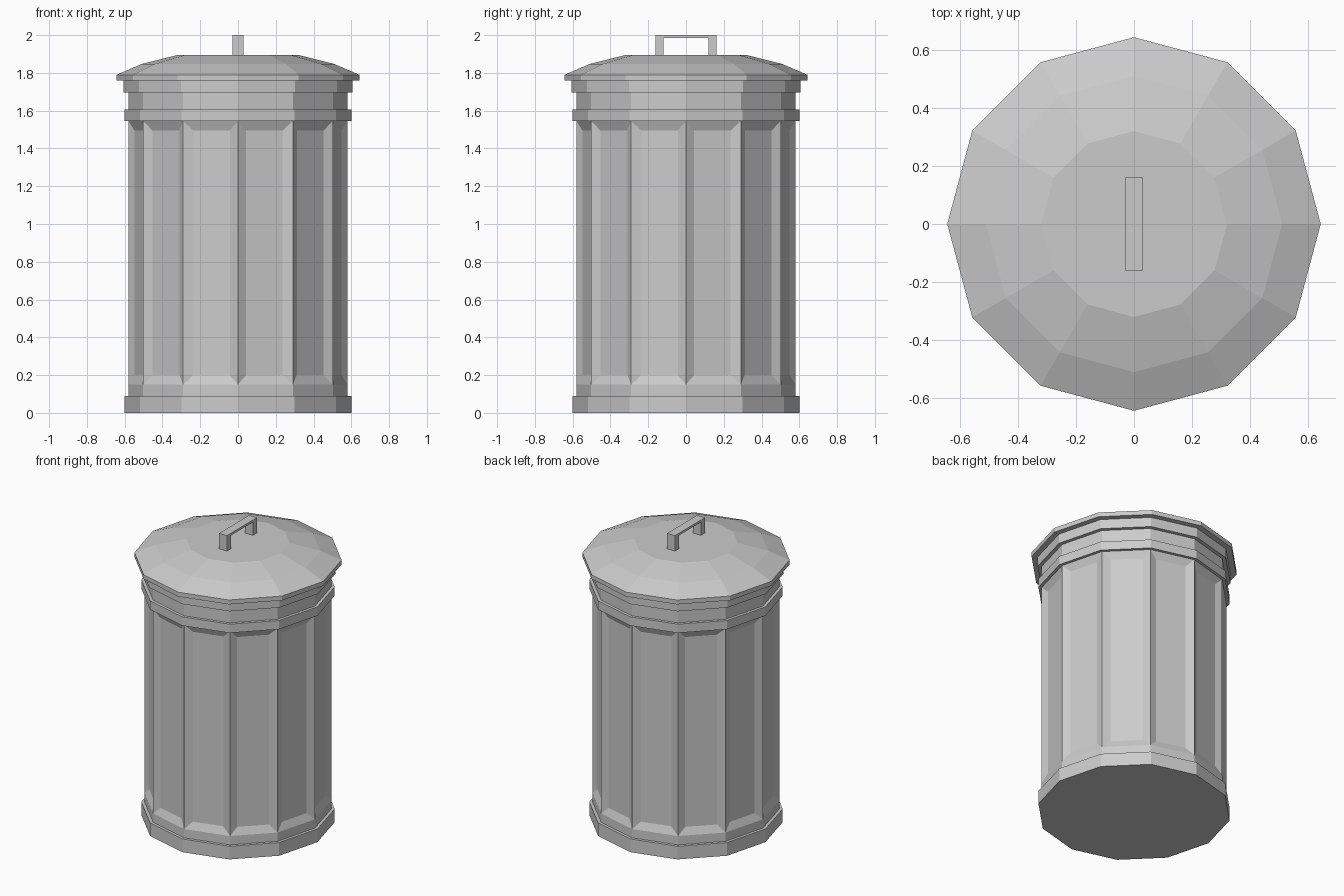
import bpy, bmesh, math

if "Cube" in bpy.data.objects:
    bpy.data.objects.remove(bpy.data.objects["Cube"])

SIDES = 12

metal = bpy.data.materials.new("galvanised grey")
metal.diffuse_color = (0.6, 0.6, 0.6, 1)
metal.use_nodes = True
metal.node_tree.nodes["Principled BSDF"].inputs["Base Color"].default_value = metal.diffuse_color


def finish(name, bm):
    mesh = bpy.data.meshes.new(name)
    bm.to_mesh(mesh)
    bm.free()
    mesh.materials.append(metal)
    obj = bpy.data.objects.new(name, mesh)
    bpy.context.collection.objects.link(obj)
    return obj


def turned(profile):
    """Twelve-sided solid from a list of (radius, height), capped at both ends."""
    bm = bmesh.new()
    rings = []
    for r, z in profile:
        rings.append([bm.verts.new((r * math.cos(2 * math.pi * i / SIDES),
                                    r * math.sin(2 * math.pi * i / SIDES), z))
                      for i in range(SIDES)])
    for a, b in zip(rings, rings[1:]):
        for i in range(SIDES):
            j = (i + 1) % SIDES
            bm.faces.new((a[i], a[j], b[j], b[i]))
    bm.faces.new(rings[0][::-1])
    bm.faces.new(rings[-1])
    bmesh.ops.recalc_face_normals(bm, faces=bm.faces)
    return bm


# Can body with foot ring, upper band and lip
bm = turned([(0.60, 0), (0.60, 0.09), (0.58, 0.09), (0.58, 0.15), (0.58, 1.545),
             (0.60, 1.545), (0.60, 1.605), (0.58, 1.605), (0.58, 1.695),
             (0.605, 1.695), (0.605, 1.77)])
# Recessed panel on each tall side
panels = [f for f in bm.faces if f.calc_area() > 0.3 and abs(f.normal.z) < 0.1]
bmesh.ops.inset_individual(bm, faces=panels, thickness=0.05, depth=-0.02,
                           use_even_offset=True)
finish("can_body", bm)

# Shallow domed lid
finish("lid", turned([(0.643, 1.76), (0.643, 1.79), (0.51, 1.847), (0.32, 1.895)]))

# Handle: an arch outline extruded across x
outline = [(-0.162, 1.885), (-0.162, 2.0), (0.162, 2.0), (0.162, 1.885),
           (0.118, 1.885), (0.118, 1.985), (-0.118, 1.985), (-0.118, 1.885)]
bm = bmesh.new()
face = bm.faces.new([bm.verts.new((-0.03, y, z)) for y, z in outline])
ext = bmesh.ops.extrude_face_region(bm, geom=[face])
bmesh.ops.translate(bm, vec=(0.06, 0, 0),
                    verts=[v for v in ext["geom"] if isinstance(v, bmesh.types.BMVert)])
bmesh.ops.recalc_face_normals(bm, faces=bm.faces)
finish("lid_handle", bm)
